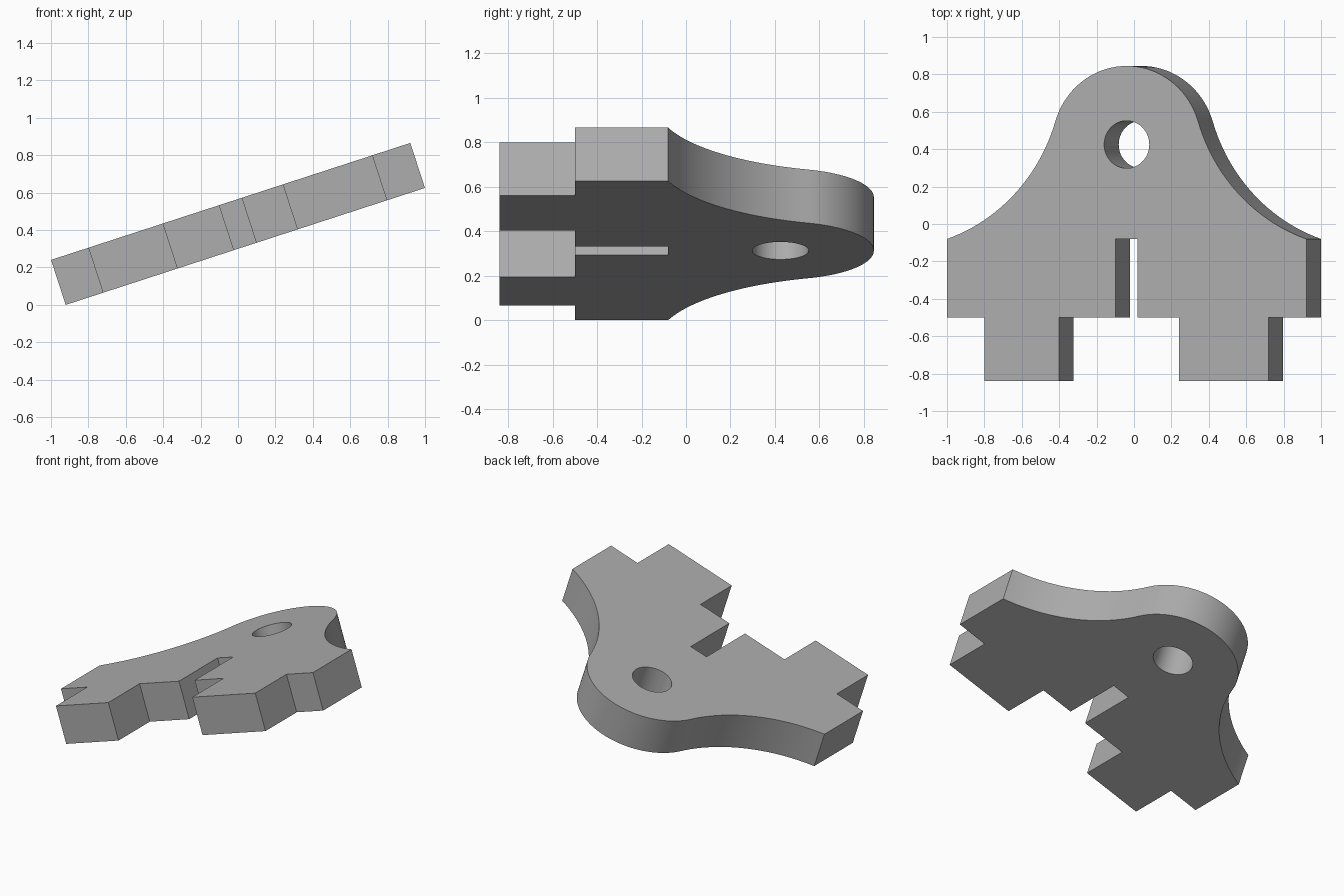
import bpy, bmesh, math

old = bpy.data.objects.get("Cube")
if old:
    bpy.data.objects.remove(old, do_unlink=True)

HALF, THICK, TILT = 1.01, 0.253, math.radians(18.03)
HOLE_Y, HOLE_R, DOME_R = 0.425, 0.127, 0.42
SHOULDER_Y, FRONT_Y, TAB_Y = -0.08, -0.5, -0.84

grey = bpy.data.materials.new("plain_grey")
grey.use_nodes = True
colour = (0.42, 0.42, 0.42, 1)
grey.diffuse_color = colour
grey.node_tree.nodes["Principled BSDF"].inputs["Base Color"].default_value = colour


def arc(cx, cy, r, start, end, steps):
    return [(cx + r * math.cos(start + (end - start) * i / steps),
             cy + r * math.sin(start + (end - start) * i / steps)) for i in range(steps + 1)]


# Shoulder sweep: concave arc tangent to the dome and ending at the shoulder corner
join = math.radians(17)
drop = HOLE_Y - SHOULDER_Y
reach = (HALF**2 + drop**2 - DOME_R**2) / (2 * (HALF * math.cos(join) - drop * math.sin(join) - DOME_R))
cx, cy = reach * math.cos(join), HOLE_Y + reach * math.sin(join)
corner = math.atan2(SHOULDER_Y - cy, HALF - cx) % math.tau
sweep = arc(cx, cy, reach - DOME_R, corner, math.pi + join, 24)
sweep[0] = (HALF, SHOULDER_Y)
dome = arc(0, HOLE_Y, DOME_R, join, math.pi - join, 48)

# Lower edge with two tabs and the central slot, left to right
lower = [(-HALF, FRONT_Y), (-0.80, FRONT_Y), (-0.80, TAB_Y), (-0.38, TAB_Y), (-0.38, FRONT_Y),
         (-0.064, FRONT_Y), (-0.064, SHOULDER_Y), (0.062, SHOULDER_Y), (0.062, FRONT_Y),
         (0.293, FRONT_Y), (0.293, TAB_Y), (0.798, TAB_Y), (0.798, FRONT_Y), (HALF, FRONT_Y)]
outline = lower + sweep + dome[1:-1] + [(-x, y) for x, y in reversed(sweep)]

# Bracket plate
bm = bmesh.new()
base = bm.faces.new([bm.verts.new((x, y, -THICK / 2)) for x, y in outline])
top = bmesh.ops.extrude_face_region(bm, geom=[base])["geom"]
bmesh.ops.translate(bm, vec=(0, 0, THICK), verts=[v for v in top if isinstance(v, bmesh.types.BMVert)])
bmesh.ops.recalc_face_normals(bm, faces=bm.faces)
mesh = bpy.data.meshes.new("bracket_plate")
bm.to_mesh(mesh)
bm.free()
mesh.materials.append(grey)
plate = bpy.data.objects.new("bracket_plate", mesh)
bpy.context.collection.objects.link(plate)

# Pivot hole
bpy.ops.mesh.primitive_cylinder_add(vertices=64, radius=HOLE_R, depth=1, location=(0, HOLE_Y, 0))
cutter = bpy.context.object
cutter.name = "hole_cutter"
cutter.hide_render = True
cutter.data.materials.append(grey)
cut = plate.modifiers.new("pivot_hole", "BOOLEAN")
cut.operation, cut.solver, cut.object = "DIFFERENCE", "EXACT", cutter
bpy.ops.object.select_all(action="DESELECT")
bpy.context.view_layer.objects.active = plate
plate.select_set(True)
bpy.ops.object.modifier_apply(modifier=cut.name)
bpy.data.objects.remove(cutter, do_unlink=True)
bpy.ops.object.shade_smooth_by_angle(angle=math.radians(30))

# Tilt the plate so its left side rises, resting on the lowest edge
plate.rotation_euler = (0, -TILT, 0)
plate.location.z = HALF * math.sin(TILT) + THICK / 2 * math.cos(TILT)
